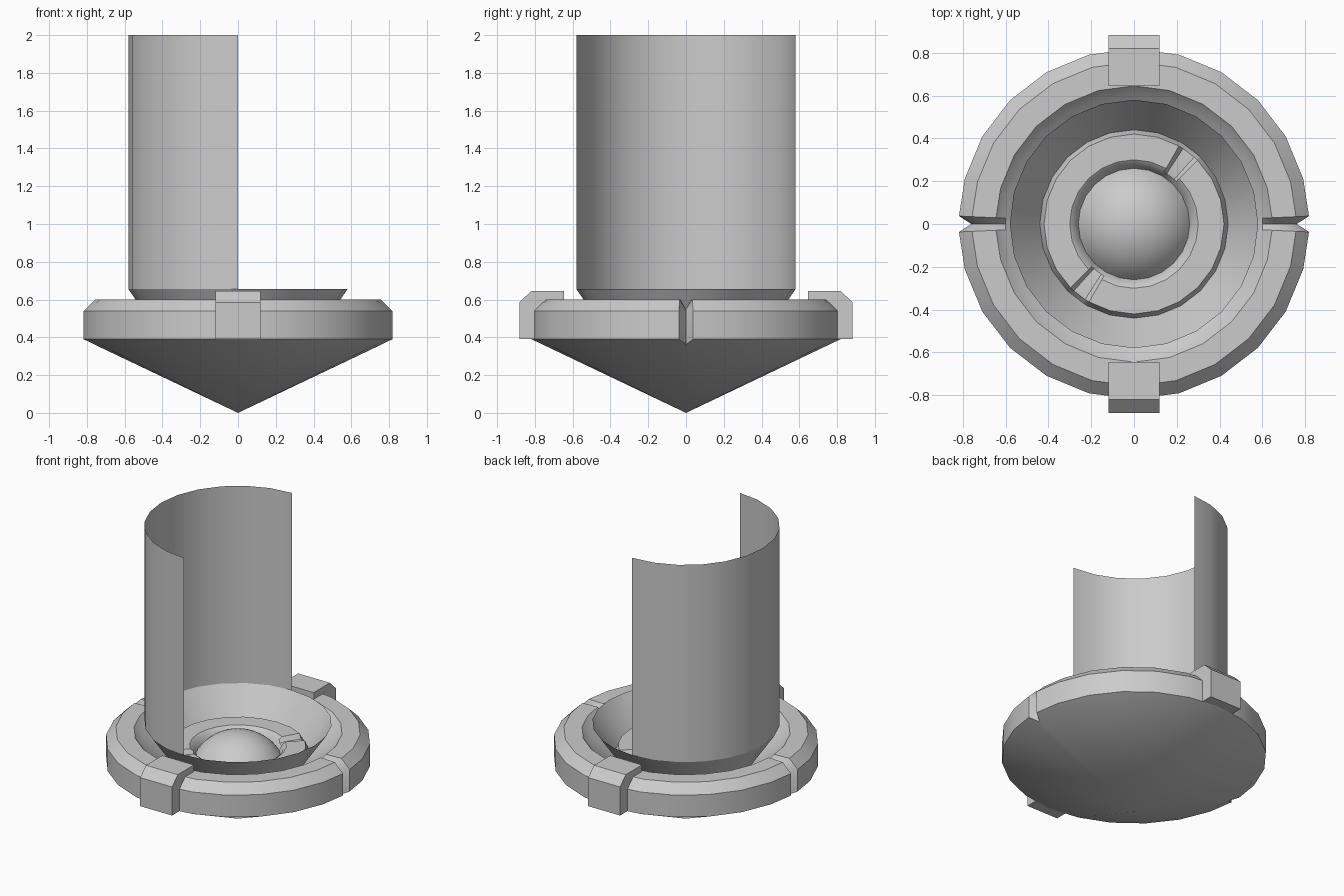
import bpy, bmesh, math
from math import radians, cos, sin

if "Cube" in bpy.data.objects:
    bpy.data.objects.remove(bpy.data.objects["Cube"])

grey = bpy.data.materials.new("plain grey")
grey.diffuse_color = (0.6, 0.6, 0.6, 1)
grey.use_nodes = True
grey.node_tree.nodes["Principled BSDF"].inputs["Base Color"].default_value = grey.diffuse_color


def finish(name, bm, smooth=True):
    bmesh.ops.remove_doubles(bm, verts=bm.verts[:], dist=1e-4)
    bmesh.ops.recalc_face_normals(bm, faces=bm.faces[:])
    me = bpy.data.meshes.new(name)
    bm.to_mesh(me)
    bm.free()
    me.materials.append(grey)
    ob = bpy.data.objects.new(name, me)
    bpy.context.collection.objects.link(ob)
    if smooth:
        bpy.ops.object.select_all(action='DESELECT')
        ob.select_set(True)
        bpy.context.view_layer.objects.active = ob
        bpy.ops.object.shade_smooth_by_angle(angle=radians(32))
    return ob


def lathe(name, profile_at, angles, closed=True):
    """Sweep the profile (r, z) given for each angle around z."""
    bm = bmesh.new()
    cols = []
    for a in angles:
        t = radians(a)
        cols.append([bm.verts.new((r * cos(t), r * sin(t), z)) for r, z in profile_at(a)])
    n = len(cols)
    for i in range(n if closed else n - 1):
        c, d = cols[i], cols[(i + 1) % n]
        for k in range(len(c) - 1):
            bm.faces.new((c[k], d[k], d[k + 1], c[k + 1]))
    return finish(name, bm)


STEPS = list(range(0, 360, 15))

# Base: cone underside, bevelled ring, gutter; V grooves at both sides
RING = [(0, 0), (.818, .39), (.818, .54), (.757, .60), (.645, .60), (.60, .55), (.44, .45)]
GROOVE = [(0, 0), (.76, .362), (.76, .52), (.725, .55), (.645, .55), (.60, .545), (.44, .45)]
base_angles = sorted(STEPS + [2.6, 177.4, 182.6, 357.4])
lathe("base", lambda a: GROOVE if a % 180 == 0 else RING, base_angles)

# Flared funnel and the half tube standing on its rim
lathe("funnel", lambda a: [(.44, .45), (.58, .655)], STEPS)
lathe("half_tube", lambda a: [(.58, .655), (.58, 2.0)], range(90, 271, 15), closed=False)

# Seat ring around the dome, with two sunken sectors
def seat(a):
    drop = .03 if 46 < a % 180 < 59 else 0
    return [(.44, .45), (.42, .50 - drop), (.30, .50 - drop), (.28, .485 - drop * .7), (.26, .44)]

lathe("seat_ring", seat, sorted(STEPS + [48, 57, 228, 237]))

# Shallow dome
R, APEX = .31, .585
EDGE = math.asin(.26 / R)
cap = [(R * sin(EDGE * k / 8), APEX - R + R * cos(EDGE * k / 8)) for k in range(9)]
lathe("dome", lambda a: cap, STEPS)

# Clips over the ring, front and back
CLIP = [(.645, .645), (.82, .645), (.882, .585), (.882, .39), (.80, .39), (.645, .59)]
for name, s in (("front_clip", -1), ("back_clip", 1)):
    bm = bmesh.new()
    face = bm.faces.new([bm.verts.new((-.12, s * y, z)) for y, z in CLIP])
    ext = bmesh.ops.extrude_face_region(bm, geom=[face], use_keep_orig=True)
    moved = [g for g in ext["geom"] if isinstance(g, bmesh.types.BMVert)]
    bmesh.ops.translate(bm, verts=moved, vec=(.24, 0, 0))
    finish(name, bm, smooth=False)
